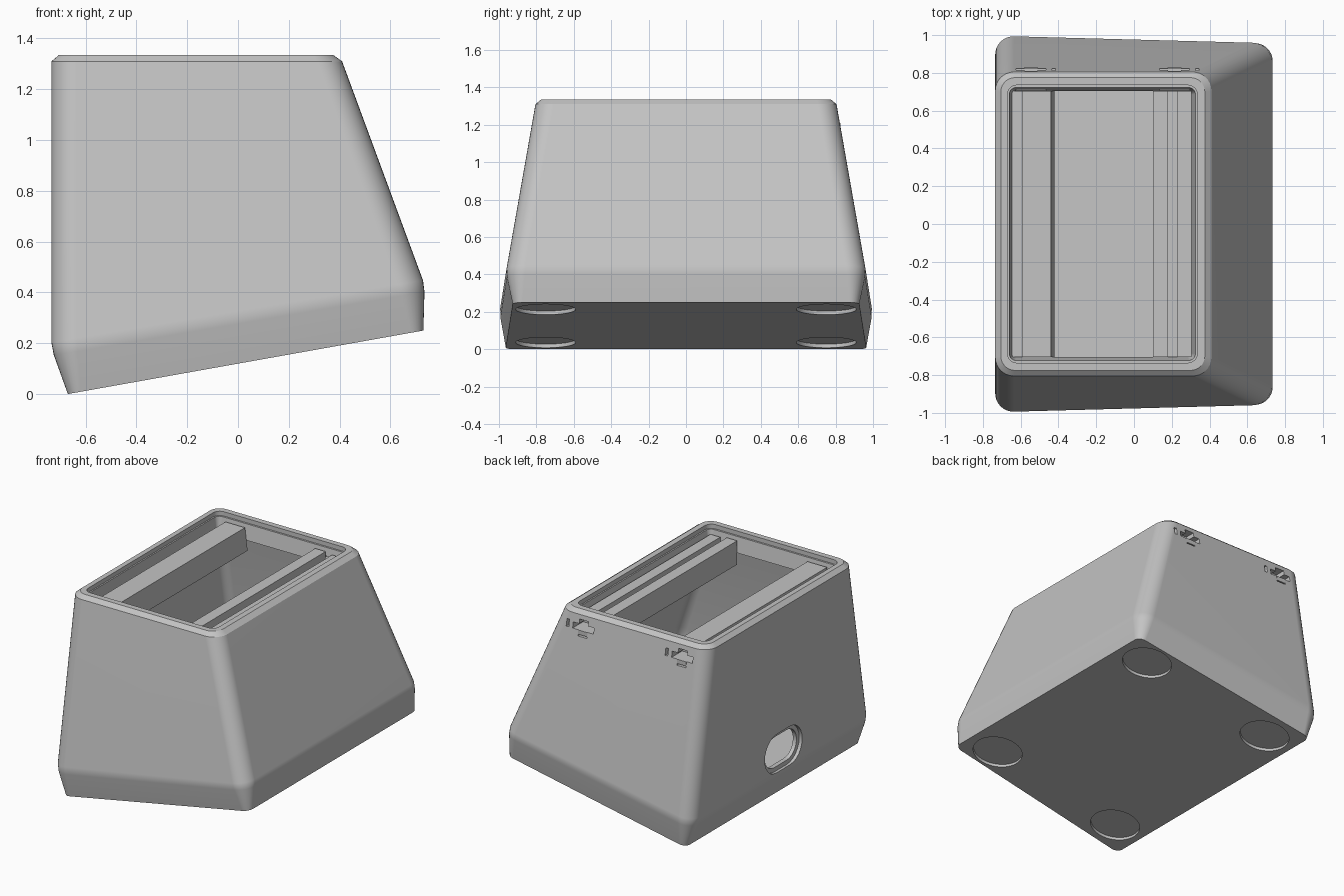
import bpy, bmesh, math
from mathutils import Vector

default = bpy.data.objects.get("Cube")
if default:
    bpy.data.objects.remove(default, do_unlink=True)

grey = bpy.data.materials.new("plain_grey")
grey.use_nodes = True
grey.diffuse_color = (0.55, 0.55, 0.55, 1)
grey.node_tree.nodes["Principled BSDF"].inputs["Base Color"].default_value = (0.55, 0.55, 0.55, 1)


def make_object(name, bm):
    bmesh.ops.recalc_face_normals(bm, faces=bm.faces)
    mesh = bpy.data.meshes.new(name)
    bm.to_mesh(mesh)
    bm.free()
    mesh.materials.append(grey)
    obj = bpy.data.objects.new(name, mesh)
    bpy.context.collection.objects.link(obj)
    return obj


def ring(x0, x1, z0, z1, h0, h1, r):
    """Rounded rectangle on a tilted plane; half depth runs from h0 to h1."""
    pts = []
    hx, cx, steps = (x1 - x0) / 2, (x0 + x1) / 2, 8
    for k, (sx, sy) in enumerate([(1, 1), (-1, 1), (-1, -1), (1, -1)]):
        for i in range(steps + 1):
            a = math.pi / 2 * (k + i / steps)
            x = cx + sx * (hx - r) + r * math.cos(a)
            t = (x - x0) / (x1 - x0)
            h = h0 + (h1 - h0) * t
            y = sy * (h - r) + r * math.sin(a)
            pts.append(Vector((x, y, z0 + (z1 - z0) * t)))
    return pts


def mix(a, b, t):
    return tuple(p + (q - p) * t for p, q in zip(a, b))


def loft(name, sections):
    bm = bmesh.new()
    loops = [[bm.verts.new(p) for p in ring(*s)] for s in sections]
    for a, b in zip(loops, loops[1:]):
        for i in range(len(a)):
            j = (i + 1) % len(a)
            bm.faces.new((a[i], a[j], b[j], b[i]))
    bm.faces.new(loops[0])
    bm.faces.new(loops[-1])
    return make_object(name, bm)


def prism(name, outline, axis, start, end):
    """Extrude an outline along x or y; the outline gives the other two axes."""
    place = (lambda p, d: (d, p[0], p[1])) if axis == "x" else (lambda p, d: (p[0], d, p[1]))
    bm = bmesh.new()
    a = [bm.verts.new(place(p, start)) for p in outline]
    b = [bm.verts.new(place(p, end)) for p in outline]
    bm.faces.new(a)
    bm.faces.new(b)
    for i in range(len(a)):
        j = (i + 1) % len(a)
        bm.faces.new((a[i], a[j], b[j], b[i]))
    return make_object(name, bm)


def rect(x0, x1, z0, z1):
    return [(x0, z0), (x1, z0), (x1, z1), (x0, z1)]


def stadium(half, r, cy, cz):
    pts = []
    for side in (1, -1):
        for i in range(13):
            a = math.pi * (i / 12 - 0.5)
            pts.append((cy + side * (half + r * math.cos(a)), cz + side * r * math.sin(a)))
    return pts


def apply_modifier(obj, kind, **settings):
    mod = obj.modifiers.new(kind.lower(), kind)
    for key, value in settings.items():
        setattr(mod, key, value)
    bpy.ops.object.select_all(action="DESELECT")
    bpy.context.view_layer.objects.active = obj
    obj.select_set(True)
    bpy.ops.object.modifier_apply(modifier=mod.name)


def cut(obj, cutter):
    cutter.hide_render = True
    apply_modifier(obj, "BOOLEAN", operation="DIFFERENCE", object=cutter, solver="EXACT")
    bpy.data.objects.remove(cutter, do_unlink=True)


# Hollow tapered housing: outer skin upward, stepped rim, inner skin downward
base = (-0.67, 0.73, 0, 0.25, 0.965, 0.925, 0.05)
waist = (-0.735, 0.735, 0.18, 0.43, 1.0, 0.96, 0.1)
shoulder = (-0.735, 0.41, 1.31, 1.31, 0.805, 0.805, 0.1)
housing = loft("housing", [
    base,
    mix(waist, base, 0.15),
    mix(waist, shoulder, 0.02),
    shoulder,
    (-0.705, 0.375, 1.335, 1.335, 0.775, 0.775, 0.075),
    (-0.67, 0.335, 1.335, 1.335, 0.735, 0.735, 0.05),
    (-0.67, 0.335, 1.305, 1.305, 0.735, 0.735, 0.05),
    (-0.66, 0.325, 1.305, 1.305, 0.722, 0.722, 0.035),
    (-0.645, 0.305, 1.2, 1.2, 0.705, 0.705, 0.02),
    (-0.685, 0.38, 1.18, 1.18, 0.77, 0.77, 0.06),
    (-0.685, 0.68, 0.23, 0.47, 0.94, 0.90, 0.06),
    (-0.64, 0.68, 0.06, 0.31, 0.91, 0.87, 0.04),
])

# Shallow round foot recesses under the tilted base
tilt = math.atan2(0.25, 1.4)
for x in (-0.47, 0.52):
    for y in (-0.75, 0.75):
        z = (x + 0.67) * math.tan(tilt)
        bpy.ops.mesh.primitive_cylinder_add(vertices=48, radius=0.16, depth=0.04,
                                            location=(x, y, z), rotation=(0, -tilt, 0))
        cut(housing, bpy.context.object)

# Oval cable port with a stepped edge
cut(housing, prism("port_step", stadium(0.07, 0.135, -0.02, 0.32), "x", -0.8, -0.712))
cut(housing, prism("port_hole", stadium(0.07, 0.105, -0.02, 0.32), "x", -0.8, -0.6))

# Cross-shaped latch openings with a small slot beside each
for x in (-0.545, 0.215):
    cut(housing, prism("latch_slot", rect(x - 0.08, x + 0.08, 1.21, 1.25), "y", 0.66, 0.9))
    cut(housing, prism("latch_notch", rect(x - 0.035, x + 0.035, 1.17, 1.28), "y", 0.74, 0.9))
    cut(housing, prism("latch_pin_slot", rect(x + 0.11, x + 0.13, 1.21, 1.26), "y", 0.76, 0.9))
    prism("latch_lip", rect(x - 0.035, x + 0.035, 1.18, 1.21), "y", 0.74, 0.826)

# Rails that run front to back below the rim
prism("left_inner_rail", [(-0.59, 1.13), (-0.42, 1.13), (-0.44, 1.285), (-0.59, 1.285)],
      "y", -0.705, 0.705)
rails = {
    "left_outer_rail": (-0.645, -0.59, 1.18, 1.22),
    "right_inner_rail": (0.10, 0.18, 1.12, 1.285),
    "right_rail_web": (0.18, 0.23, 1.18, 1.22),
    "right_outer_rail": (0.23, 0.305, 1.18, 1.275),
}
for name, size in rails.items():
    prism(name, rect(*size), "y", -0.705, 0.705)

# Smooth rounded corners, crisp edges
bpy.ops.object.select_all(action="DESELECT")
bpy.context.view_layer.objects.active = housing
housing.select_set(True)
bpy.ops.object.shade_smooth_by_angle(angle=math.radians(30))
apply_modifier(housing, "WEIGHTED_NORMAL", keep_sharp=True)
